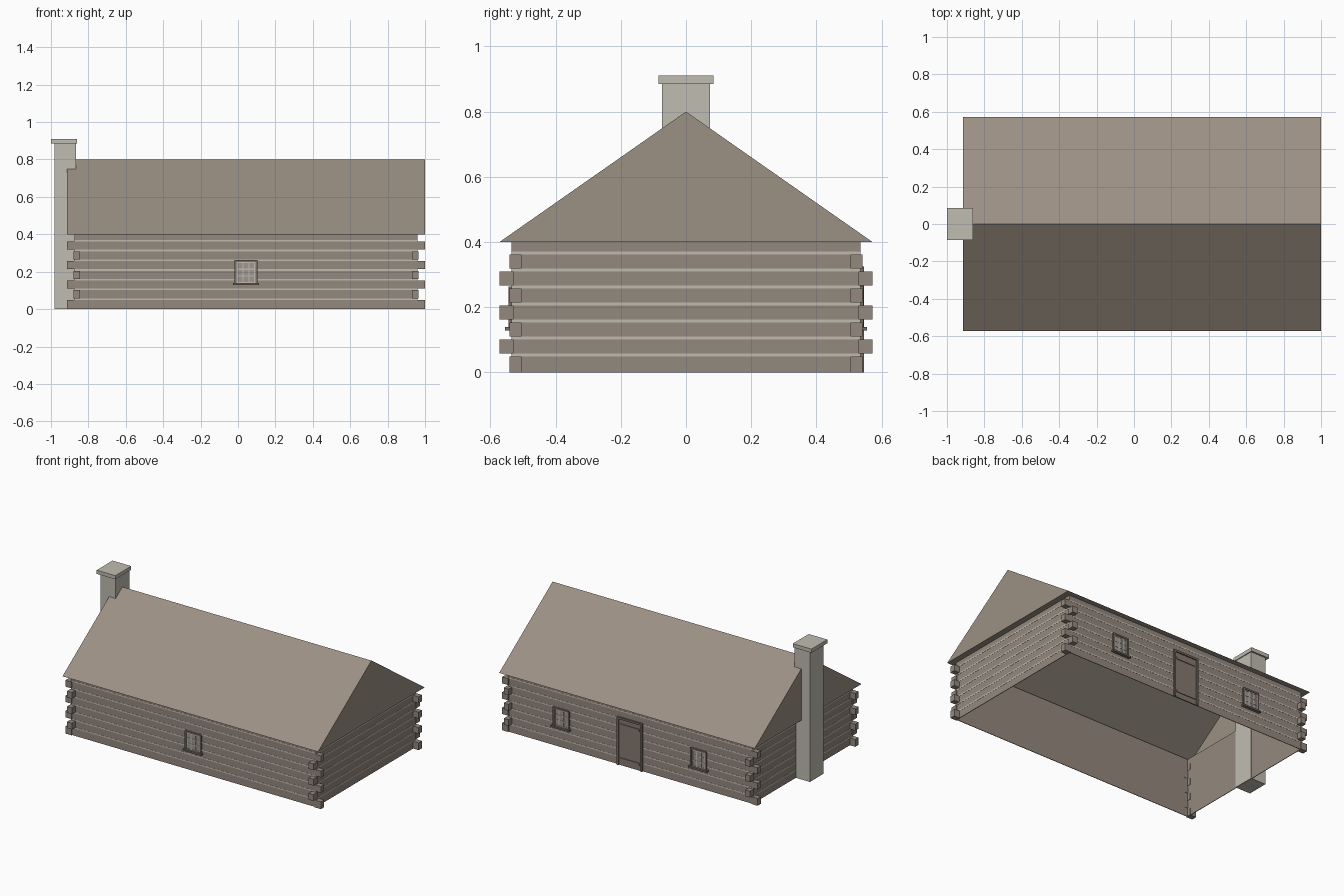
import bpy
import bmesh
from mathutils import Vector

cube = bpy.data.objects.get("Cube")
if cube:
    bpy.data.objects.remove(cube, do_unlink=True)


def material(name, rgb):
    linear = [((c / 255 + 0.055) / 1.055) ** 2.4 for c in rgb] + [1.0]
    mat = bpy.data.materials.new(name)
    mat.use_nodes = True
    mat.diffuse_color = linear
    mat.node_tree.nodes["Principled BSDF"].inputs["Base Color"].default_value = linear
    return mat


LOG = material("weathered log", (148, 136, 126))
ROOF = material("roof boards", (155, 144, 132))
STONE = material("pale stone", (192, 188, 177))
CHINK = material("pale chinking", (192, 187, 176))
TRIM = material("dark trim", (118, 109, 101))
DOOR = material("door brown", (134, 121, 112))
GLASS = material("window pane", (158, 150, 140))


def finish(name, bm, mat):
    mesh = bpy.data.meshes.new(name)
    bm.to_mesh(mesh)
    bm.free()
    mesh.materials.append(mat)
    obj = bpy.data.objects.new(name, mesh)
    bpy.context.collection.objects.link(obj)
    return obj


def boxes(name, mat, spans):
    """One object from boxes given as (x range, y range, z range)."""
    bm = bmesh.new()
    for span in spans:
        lo, hi = (Vector(p) for p in zip(*(sorted(r) for r in span)))
        made = bmesh.ops.create_cube(bm, size=1)
        for v in made["verts"]:
            v.co = (lo + hi) / 2 + v.co * (hi - lo)
    return finish(name, bm, mat)


CX = 0.0425              # middle of the house
WX, WY = 0.917, 0.535    # wall half sizes
RX, RY = 0.9575, 0.572   # roof half sizes
EAVE, RIDGE = 0.4, 0.8
ROWS, PITCH = 8, 0.052
SKIN, PROUD = 0.004, 0.001

# Thin walls with chinking strips between the log rows
strips = [(PITCH * r - 0.003, PITCH * r + 0.006) for r in range(1, ROWS)]
for side, name in ((-1, "front"), (1, "back")):
    xs = (CX - WX, CX + WX)
    boxes(name + "_wall", LOG, [(xs, (side * (WY - SKIN), side * WY), (0, EAVE))])
    boxes(name + "_chinking", CHINK,
          [(xs, (side * (WY - PROUD), side * (WY + PROUD)), z) for z in strips])
for side, name in ((-1, "right"), (1, "left")):
    ys = (-WY, WY)
    boxes(name + "_wall", LOG,
          [((CX + side * (WX - SKIN), CX + side * WX), ys, (0, EAVE))])
    boxes(name + "_chinking", CHINK,
          [((CX + side * (WX - PROUD), CX + side * (WX + PROUD)), ys, z) for z in strips])

# Interlocking log ends at the four corners
ends = []
for row in range(ROWS - 1):
    z = (PITCH * row + (0.006 if row else 0), PITCH * row + 0.049)
    for sx in (-1, 1):
        for sy in (-1, 1):
            if row % 2 == 0:
                ends.append(((CX + sx * (WX - 0.006), CX + sx * RX),
                             (sy * 0.505, sy * 0.541), z))
            else:
                ends.append(((CX + sx * (WX - 0.03), CX + sx * (WX + 0.006)),
                             (sy * (WY - 0.006), sy * RY), z))
boxes("log_ends", LOG, ends)

# Hollow gabled roof with a soffit out to the eaves
bm = bmesh.new()


def ring(hx, hy):
    return [bm.verts.new((CX + sx * hx, sy * hy, EAVE))
            for sx, sy in ((-1, -1), (1, -1), (1, 1), (-1, 1))]


outer, inner = ring(RX, RY), ring(WX - SKIN, WY - SKIN)
ridge = [bm.verts.new((CX + s * RX, 0, RIDGE)) for s in (-1, 1)]
bm.faces.new((outer[0], outer[1], ridge[1], ridge[0]))
bm.faces.new((outer[2], outer[3], ridge[0], ridge[1]))
bm.faces.new((outer[1], outer[2], ridge[1]))
bm.faces.new((outer[3], outer[0], ridge[0]))
for i in range(4):
    j = (i + 1) % 4
    bm.faces.new((outer[j], outer[i], inner[i], inner[j]))
finish("roof", bm, ROOF)

# Chimney and its cap
boxes("chimney", STONE, [((-0.98, -0.866), (-0.073, 0.073), (0, 0.887))])
boxes("chimney_cap", STONE, [((-1, -0.86), (-0.085, 0.085), (0.885, 0.91))])


def window(name, x, side):
    def out(a, b):
        return (side * (WY + a), side * (WY + b))

    w, bottom, top, edge = 0.061, 0.135, 0.263, 0.011
    boxes(name + "_frame", TRIM, [
        ((x - w, x - w + edge), out(0, 0.01), (bottom, top)),
        ((x + w - edge, x + w), out(0, 0.01), (bottom, top)),
        ((x - w, x + w), out(0, 0.01), (top - edge, top)),
        ((x - w - 0.008, x + w + 0.008), out(0, 0.02), (bottom - 0.007, bottom + 0.004))])
    w -= edge
    bottom, top = bottom + 0.004, top - edge
    boxes(name + "_panes", GLASS, [((x - w, x + w), out(0, 0.003), (bottom, top))])
    # Sash border and glazing bars
    bar, bars = 0.003, []
    for i in range(4):
        bx = x - w + bar + (2 * w - 2 * bar) * i / 3
        bz = bottom + bar + (top - bottom - 2 * bar) * i / 3
        bars.append(((bx - bar, bx + bar), out(0, 0.006), (bottom, top)))
        bars.append(((x - w, x + w), out(0, 0.0055), (bz - bar, bz + bar)))
    boxes(name + "_bars", CHINK, bars)


window("front_window", CX, -1)
window("back_left_window", CX + 0.515, 1)
window("back_right_window", CX - 0.515, 1)

# Back door with its frame and battens
D, H, EDGE = 0.095, 0.325, 0.013
boxes("door", DOOR, [((CX - D, CX + D), (WY, WY + 0.004), (0, H))])
boxes("door_frame", TRIM, [
    ((CX - D, CX - D + EDGE), (WY, WY + 0.012), (0, H)),
    ((CX + D - EDGE, CX + D), (WY, WY + 0.012), (0, H)),
    ((CX - D, CX + D), (WY, WY + 0.012), (H - EDGE, H))])
boxes("door_battens", DOOR, [
    ((CX - D + 0.022, CX + D - 0.022), (WY, WY + 0.009), (z, z + 0.016))
    for z in (0.035, 0.265)])
